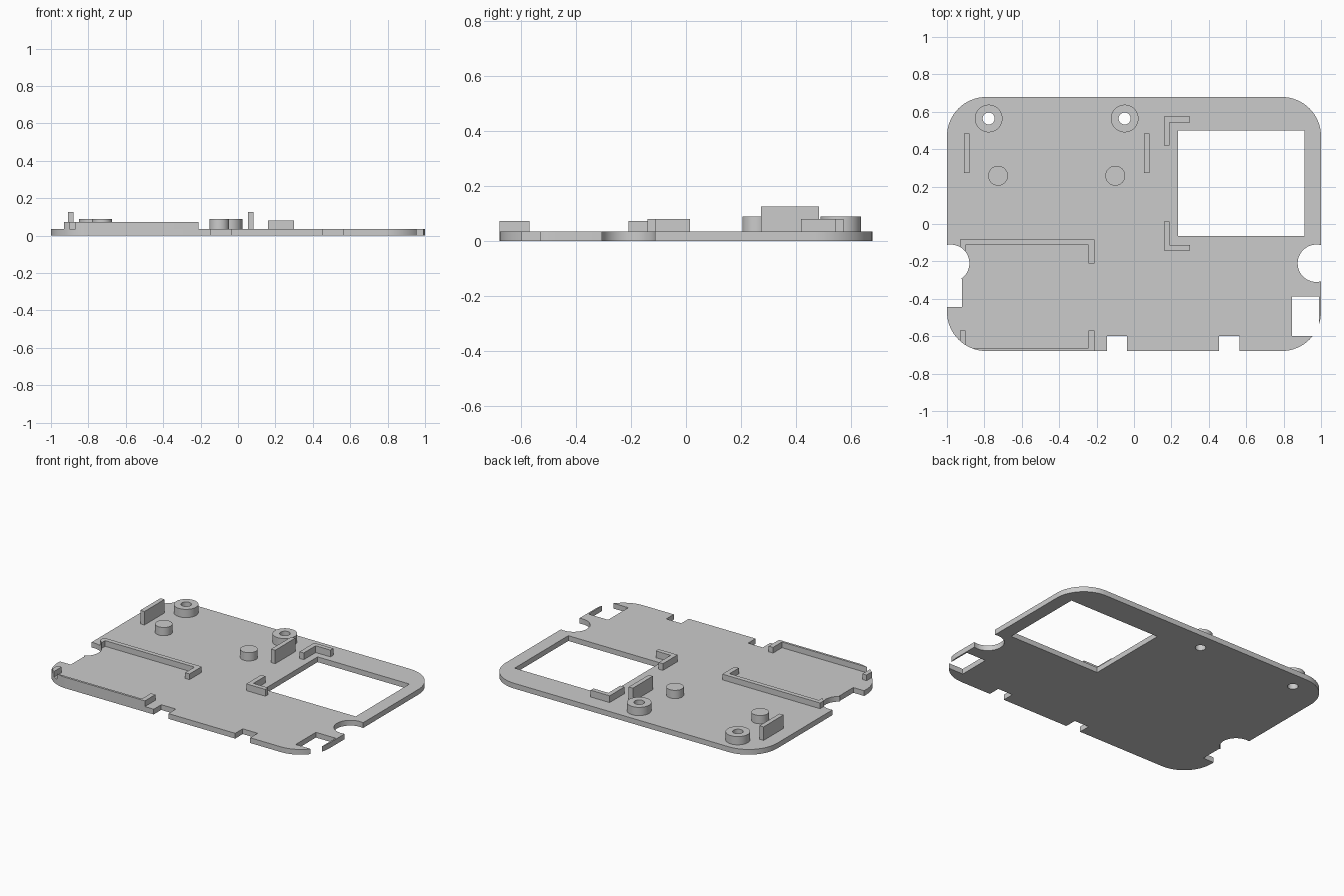
import bpy
import bmesh
from math import sin, cos, pi

if "Cube" in bpy.data.objects:
    bpy.data.objects.remove(bpy.data.objects["Cube"], do_unlink=True)

# Single plain plastic colour
grey = bpy.data.materials.new("light grey plastic")
grey.use_nodes = True
GREY = (0.6, 0.6, 0.6, 1)
grey.diffuse_color = GREY
grey.node_tree.nodes["Principled BSDF"].inputs["Base Color"].default_value = GREY

W, D, R, T = 1.0, 0.679, 0.21, 0.035   # half width, half depth, corner radius, thickness
LOW, MID, BOSS, TALL = 0.073, 0.08, 0.09, 0.125


def prism(name, points, z0, z1):
    """Extrude a flat outline from z0 to z1."""
    bm = bmesh.new()
    base = bm.faces.new([bm.verts.new((x, y, z0)) for x, y in points])
    top = bmesh.ops.extrude_face_region(bm, geom=[base])["geom"]
    verts = [v for v in top if isinstance(v, bmesh.types.BMVert)]
    bmesh.ops.translate(bm, verts=verts, vec=(0, 0, z1 - z0))
    bmesh.ops.recalc_face_normals(bm, faces=bm.faces)
    mesh = bpy.data.meshes.new(name)
    bm.to_mesh(mesh)
    bm.free()
    mesh.materials.append(grey)
    ob = bpy.data.objects.new(name, mesh)
    bpy.context.collection.objects.link(ob)
    return ob


def rect(x0, x1, y0, y1):
    return [(x0, y0), (x1, y0), (x1, y1), (x0, y1)]


def circle(cx, cy, r, n=48):
    return [(cx + r * cos(2 * pi * i / n), cy + r * sin(2 * pi * i / n)) for i in range(n)]


def rounded_plate(n=16):
    pts = []
    for k, (sx, sy) in enumerate([(1, 1), (-1, 1), (-1, -1), (1, -1)]):
        for i in range(n + 1):
            a = (k + i / n) * pi / 2
            pts.append((sx * (W - R) + R * cos(a), sy * (D - R) + R * sin(a)))
    return pts


def carve(ob, outlines, operation="DIFFERENCE"):
    """Apply a boolean with each outline as a tall cutter, then drop the cutters."""
    cutters = []
    for pts in outlines:
        cutter = prism("cutter", pts, -0.2, 0.3)
        cutter.hide_render = True
        mod = ob.modifiers.new("carve", "BOOLEAN")
        mod.operation, mod.solver, mod.object = operation, "EXACT", cutter
        cutters.append(cutter)
    bpy.context.view_layer.update()
    deps = bpy.context.evaluated_depsgraph_get()
    mesh = bpy.data.meshes.new_from_object(ob.evaluated_get(deps))
    ob.modifiers.clear()
    ob.data = mesh
    for c in cutters:
        bpy.data.objects.remove(c, do_unlink=True)


def smooth(ob):
    bpy.ops.object.select_all(action="DESELECT")
    ob.select_set(True)
    bpy.context.view_layer.objects.active = ob
    bpy.ops.object.shade_smooth_by_angle(angle=pi / 6)


# Base plate with display window, edge notches and screw holes
screws = [(-0.777, 0.564), (-0.05, 0.564)]
left_bite = circle(-0.98, -0.21, 0.1)
plate = prism("base_plate", rounded_plate(), 0, T)
carve(plate, [
    rect(0.236, 0.912, -0.065, 0.5),
    left_bite,
    circle(0.975, -0.21, 0.1),
    rect(-1.1, -0.92, -0.445, -0.295),
    rect(0.845, 0.99, -0.6, -0.388),
    rect(-0.145, -0.037, -0.8, -0.6),
    rect(0.455, 0.565, -0.8, -0.6),
] + [circle(x, y, 0.032) for x, y in screws])
smooth(plate)

# Hollow screw bosses
for side, (x, y) in zip(("right", "left"), screws):
    boss = prism(side + "_screw_boss", circle(x, y, 0.074), T, BOSS)
    carve(boss, [circle(x, y, 0.032)])
    smooth(boss)

# Solid locating pegs and tall board guides
for side, px, gx in (("right", -0.727, -0.91), ("left", -0.1, 0.053)):
    smooth(prism(side + "_peg", circle(px, 0.258, 0.053), T, BOSS))
    prism(side + "_board_guide", rect(gx, gx + 0.03, 0.273, 0.484), T, TALL)

# L-shaped corner brackets beside the window
for name, y, s in (("rear_bracket", 0.574, -1), ("front_bracket", -0.141, 1)):
    prism(name, [(0.16, y), (0.3, y), (0.3, y + s * 0.03), (0.191, y + s * 0.03),
                 (0.191, y + s * 0.155), (0.16, y + s * 0.155)], T, MID)

# Rear rail of the battery bay, with returned ends
rail = prism("bay_rear_rail", [
    (-0.93, -0.082), (-0.21, -0.082), (-0.21, -0.21), (-0.242, -0.21),
    (-0.242, -0.112), (-0.9, -0.112), (-0.9, -0.21), (-0.93, -0.21)], T, LOW)
carve(rail, [left_bite])

# Front rail of the battery bay, trimmed to the plate corner
rail = prism("bay_front_rail", [
    (-0.93, -0.57), (-0.9, -0.57), (-0.9, -0.664), (-0.242, -0.664),
    (-0.242, -0.57), (-0.21, -0.57), (-0.21, -0.72), (-0.93, -0.72)], T, LOW)
carve(rail, [rounded_plate()], "INTERSECT")
smooth(rail)
